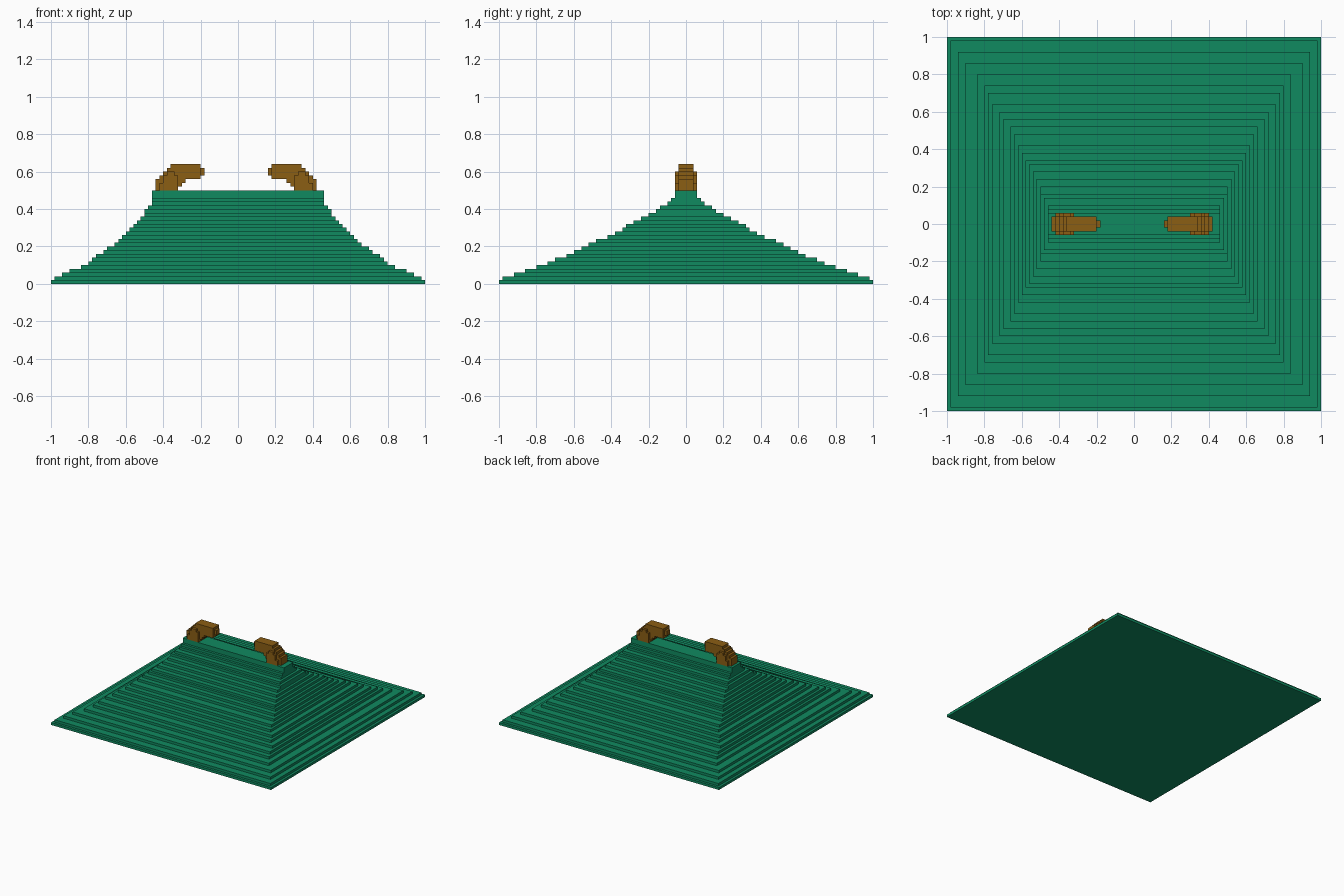
import bpy
import bmesh

if "Cube" in bpy.data.objects:
    bpy.data.objects.remove(bpy.data.objects["Cube"])

STEP = 0.02  # height of one layer


def material(name, rgb):
    m = bpy.data.materials.new(name)
    m.diffuse_color = (*rgb, 1)
    m.use_nodes = True
    m.node_tree.nodes["Principled BSDF"].inputs["Base Color"].default_value = m.diffuse_color
    return m


GREEN = material("roof green", (0.005, 0.254, 0.117))
BROWN = material("horn brown", (0.258, 0.112, 0.007))


def finish(bm, name, mat):
    bmesh.ops.recalc_face_normals(bm, faces=bm.faces)
    mesh = bpy.data.meshes.new(name)
    bm.to_mesh(mesh)
    bm.free()
    mesh.materials.append(mat)
    obj = bpy.data.objects.new(name, mesh)
    bpy.context.collection.objects.link(obj)
    return obj


# Stepped roof: half widths of each layer in hundredths, bottom to top
HALF_X = [100, 98, 94, 90, 84, 80, 78, 76, 72, 70, 66, 64, 62, 60, 58, 56,
          54, 52, 50, 50, 48, 46, 46, 46, 46]
HALF_Y = [100, 98, 92, 86, 80, 74, 70, 64, 60, 56, 52, 48, 42, 38, 34, 32,
          28, 24, 20, 16, 14, 10, 8, 6, 6]


def stepped_roof():
    bm = bmesh.new()
    rings = []
    for i, (hx, hy) in enumerate(zip(HALF_X, HALF_Y)):
        x, y = hx / 100, hy / 100
        for z in (i * STEP, (i + 1) * STEP):
            rings.append([bm.verts.new((sx * x, sy * y, z))
                          for sx, sy in ((-1, -1), (1, -1), (1, 1), (-1, 1))])
    bm.faces.new(rings[0])
    bm.faces.new(rings[-1])
    for a, b in zip(rings, rings[1:]):
        for k in range(4):
            j = (k + 1) % 4
            bm.faces.new((a[k], a[j], b[j], b[k]))
    bmesh.ops.remove_doubles(bm, verts=bm.verts, dist=1e-5)
    return finish(bm, "stepped_roof", GREEN)


# Horn pieces: rows of (x start, x end), extruded between two y values
CORE = [(-.44, -.32), (-.44, -.30), (-.44, -.28), (-.42, -.20),
        (-.40, -.20), (-.38, -.20), (-.36, -.20)]
CHEEK = [(-.42, -.32), (-.42, -.32), (-.40, -.32), (-.40, -.32), (-.38, -.34)]
TIP = [(-.20, -.18), (-.20, -.18)]


def add_steps(bm, rows, z0, y0, y1, place):
    left, right = [], []
    for i, (a, b) in enumerate(rows):
        for z in (z0 + i * STEP, z0 + (i + 1) * STEP):
            left.append((a, z))
            right.append((b, z))
    outline = []
    for p in right + left[::-1]:
        if not outline or p != outline[-1]:
            outline.append(p)
    front = [bm.verts.new((place(x), y0, z)) for x, z in outline]
    back = [bm.verts.new((place(x), y1, z)) for x, z in outline]
    bm.faces.new(front)
    bm.faces.new(back[::-1])
    n = len(outline)
    for k in range(n):
        j = (k + 1) % n
        bm.faces.new((front[k], front[j], back[j], back[k]))


def horn(name, place):
    bm = bmesh.new()
    add_steps(bm, CORE, 0.50, -0.04, 0.04, place)
    add_steps(bm, CHEEK, 0.50, -0.06, -0.04, place)
    add_steps(bm, CHEEK, 0.50, 0.04, 0.06, place)
    add_steps(bm, TIP, 0.58, -0.02, 0.02, place)
    return finish(bm, name, BROWN)


stepped_roof()
horn("left_ridge_horn", lambda x: x)
horn("right_ridge_horn", lambda x: -0.02 - x)
